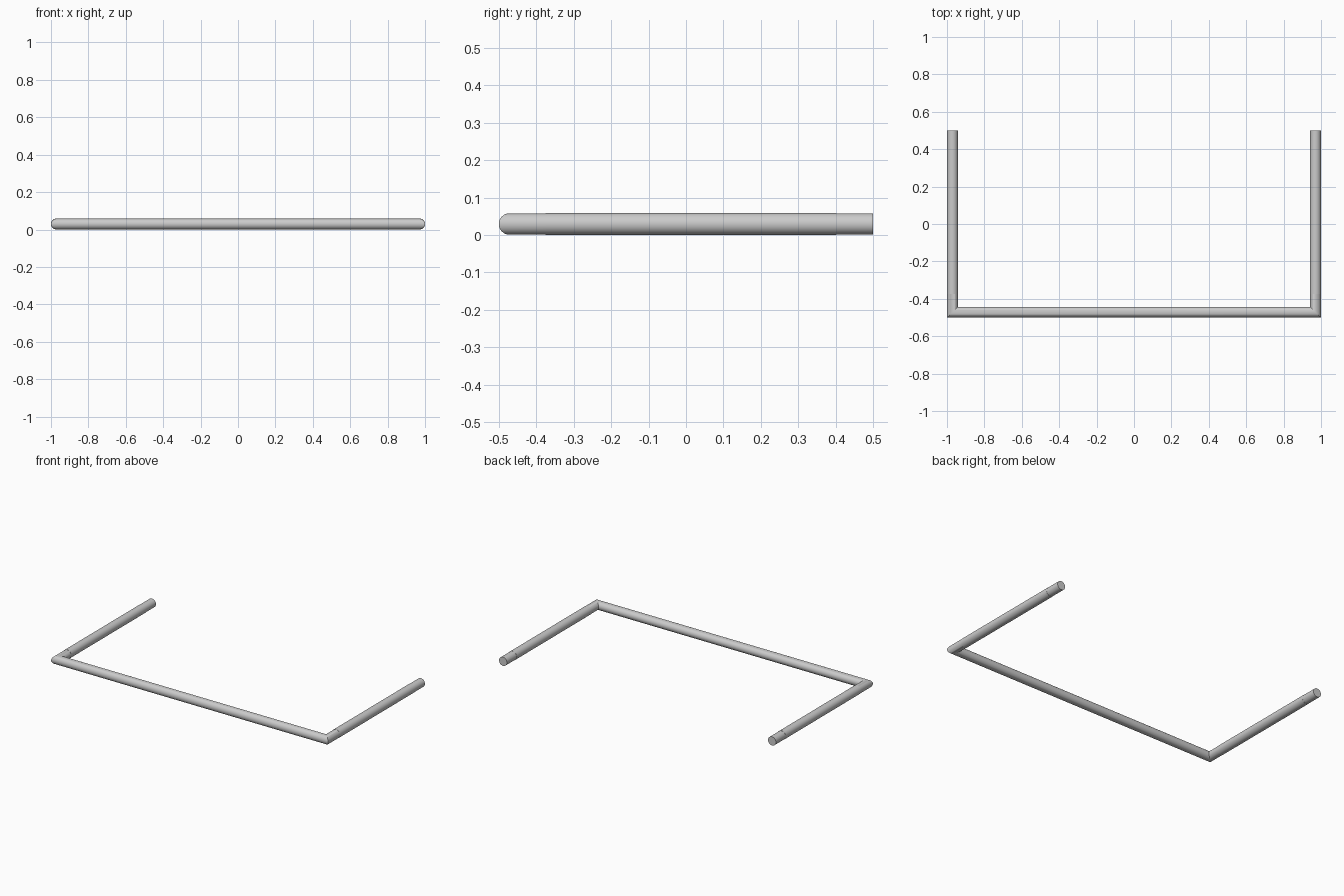
import bpy, bmesh
from math import cos, sin, tau

if "Cube" in bpy.data.objects:
    bpy.data.objects.remove(bpy.data.objects["Cube"])

SIDES = 32
R_TUBE, R_SLEEVE = 0.0285, 0.0295
CX, CZ = 1.0 - R_SLEEVE, R_SLEEVE
FRONT_Y, BACK_Y = -0.5 + R_TUBE, 0.5


def sweep(name, radius, path):
    """Closed tube; path(u) gives the xy points for outward offset u, so corners mitre."""
    bm = bmesh.new()
    columns = []
    for i in range(SIDES):
        a = tau * i / SIDES
        z = CZ + radius * sin(a)
        columns.append([bm.verts.new((x, y, z)) for x, y in path(radius * cos(a))])
    for i, col in enumerate(columns):
        nxt = columns[(i + 1) % SIDES]
        for k in range(len(col) - 1):
            bm.faces.new((col[k], col[k + 1], nxt[k + 1], nxt[k]))
    bm.faces.new([c[0] for c in columns])
    bm.faces.new([c[-1] for c in columns])
    bmesh.ops.recalc_face_normals(bm, faces=bm.faces)
    mesh = bpy.data.meshes.new(name)
    bm.to_mesh(mesh)
    bm.free()
    obj = bpy.data.objects.new(name, mesh)
    bpy.context.collection.objects.link(obj)
    bpy.ops.object.select_all(action='DESELECT')
    obj.select_set(True)
    bpy.context.view_layer.objects.active = obj
    bpy.ops.object.shade_smooth_by_angle(angle=0.52)
    return obj


# U-shaped rail with mitred front corners
sweep("rail_tube", R_TUBE, lambda u: [
    (-CX - u, BACK_Y), (-CX - u, FRONT_Y - u),
    (CX + u, FRONT_Y - u), (CX + u, BACK_Y)])

# Slightly thicker sleeve around each side arm
for side, s in (("left", -1), ("right", 1)):
    sweep(side + "_sleeve", R_SLEEVE,
          lambda u: [(s * CX + u, -0.375), (s * CX + u, 0.4)])
